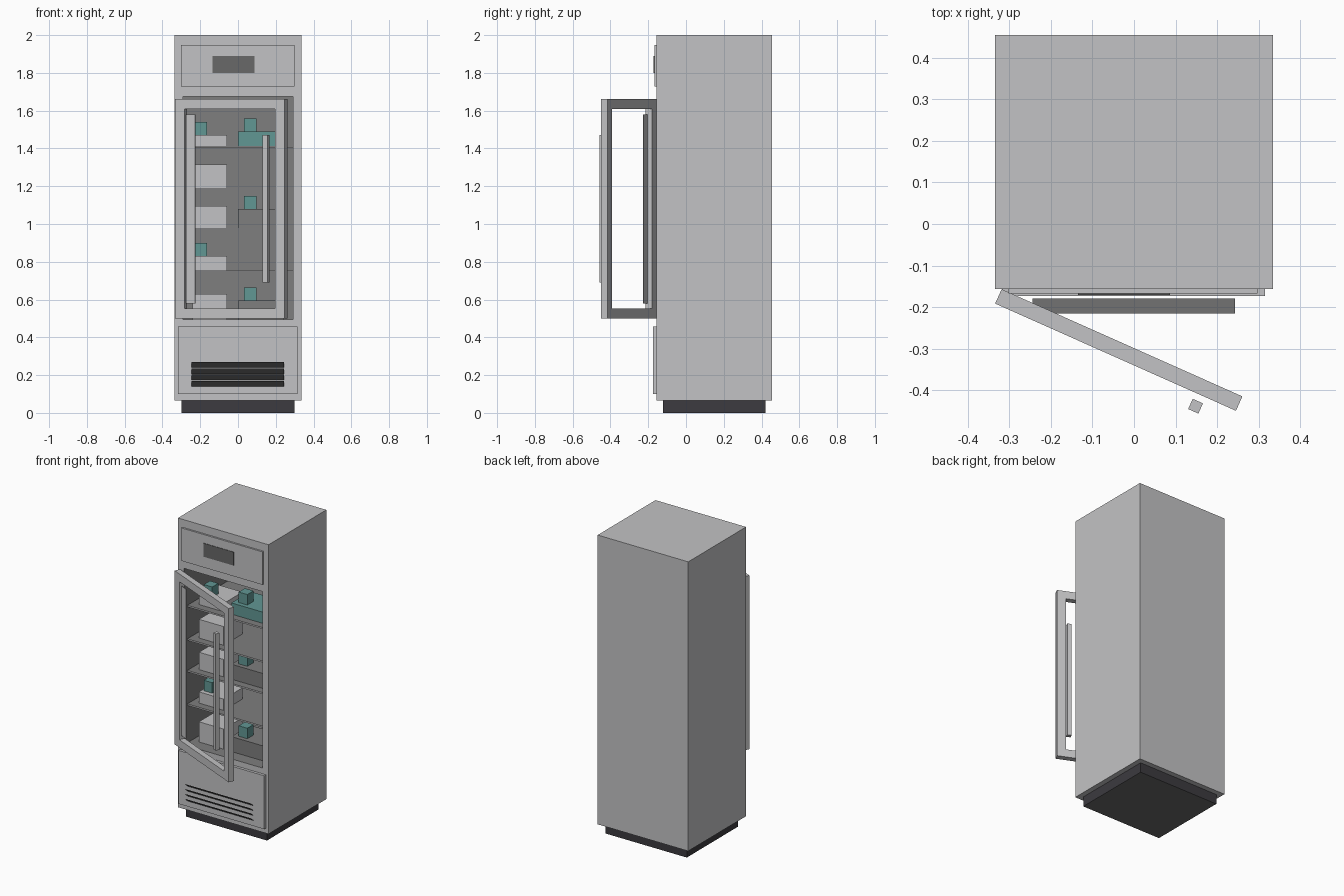
import bpy, bmesh, math
from mathutils import Matrix, Vector

if "Cube" in bpy.data.objects:
    bpy.data.objects.remove(bpy.data.objects["Cube"], do_unlink=True)


def material(name, r, g, b):
    m = bpy.data.materials.new(name)
    m.use_nodes = True
    m.diffuse_color = (r, g, b, 1)
    m.node_tree.nodes["Principled BSDF"].inputs["Base Color"].default_value = (r, g, b, 1)
    return m


steel = material("brushed_steel", 0.545, 0.545, 0.555)
liner = material("liner_grey", 0.21, 0.21, 0.21)
shadow = material("dark_grey", 0.14, 0.14, 0.14)
charcoal = material("charcoal", 0.045, 0.043, 0.05)
teal = material("teal", 0.12, 0.31, 0.295)


def finish(name, bm, mats, matrix=None):
    mesh = bpy.data.meshes.new(name)
    bm.to_mesh(mesh)
    bm.free()
    for m in mats:
        mesh.materials.append(m)
    obj = bpy.data.objects.new(name, mesh)
    if matrix:
        obj.matrix_world = matrix
    bpy.context.collection.objects.link(obj)
    return obj


def box_mesh(x, y, z):
    bm = bmesh.new()
    bmesh.ops.create_cube(bm, size=1)
    for v in bm.verts:
        v.co = [lo + (c + 0.5) * (hi - lo) for c, (lo, hi) in zip(v.co, (x, y, z))]
    bm.normal_update()
    return bm


def box(name, x, y, z, mat, matrix=None, accent=None, facing=(0, 0, 1)):
    bm = box_mesh(x, y, z)
    mats = [mat]
    if accent:  # second colour on the side that faces the given way
        mats.append(accent)
        for f in bm.faces:
            f.material_index = int(f.normal.dot(Vector(facing)) > 0.5)
    return finish(name, bm, mats, matrix)


# Cabinet with a recessed, lined compartment
bm = box_mesh((-0.335, 0.335), (-0.156, 0.455), (0.066, 2))
front = min(bm.faces, key=lambda f: f.normal.y)
bmesh.ops.inset_individual(bm, faces=[front], thickness=0.04)
for v in front.verts:
    v.co.x = math.copysign(0.29, v.co.x)
    v.co.z = 1.675 if v.co.z > 1 else 0.495
inner = bmesh.ops.extrude_discrete_faces(bm, faces=[front])["faces"][0]
for v in inner.verts:
    v.co.y = 0.4
for e in inner.edges:
    for f in e.link_faces:
        f.material_index = 1
bm.normal_update()
finish("cabinet", bm, [steel, liner])

# Plinth, fascia panels and display
box("plinth", (-0.3, 0.3), (-0.122, 0.42), (0, 0.066), charcoal, None, shadow, (0, 0, -1))
box("upper_panel", (-0.302, 0.298), (-0.168, -0.156), (1.727, 1.947), steel)
box("lower_panel", (-0.318, 0.316), (-0.174, -0.156), (0.1, 0.457), steel)
box("display", (-0.135, 0.087), (-0.171, -0.168), (1.8, 1.89), shadow)

# Vent louvres: thin blades rising towards the outside
for i in range(4):
    z = 0.14 + i * 0.033
    bm = bmesh.new()
    bm.faces.new([bm.verts.new(p) for p in (
        (-0.245, -0.216, z + 0.03), (0.243, -0.216, z + 0.03),
        (0.243, -0.18, z), (-0.245, -0.18, z))])
    finish(f"vent_louvre_{i + 1}", bm, [shadow])

# Shelves
levels = [0.495, 0.755, 0.979, 1.19, 1.414]
for i, z in enumerate(levels[1:]):
    box(f"shelf_{i + 1}", (-0.29, 0.29), (-0.12, 0.4), (z - 0.01, z), steel, None, liner)

# Left stock: pale cartons, some with a small cube on top
for i, (z, h, cube) in enumerate(zip(levels, (0.135, 0.075, 0.116, 0.125, 0.056),
                                     (0, 1, 0, 0, 1))):
    box(f"left_carton_{i + 1}", (-0.24, -0.057), (-0.07, 0.13), (z, z + h), steel)
    if cube:
        box(f"left_cube_{i + 1}", (-0.225, -0.163), (-0.04, 0.025),
            (z + h, z + h + 0.07), teal)

# Right stock: long bins with a small cube on top
for i, (level, mat) in enumerate(((0, liner), (2, liner), (4, teal))):
    z = levels[level]
    top = z + (0.075 if level == 4 else 0.1)
    box(f"right_bin_{i + 1}", (0, 0.24), (-0.07, 0.13), (z, top), mat)
    box(f"right_cube_{i + 1}", (0.033, 0.097), (-0.04, 0.025), (top, top + 0.07), teal)

# Open door, built flat and swung about its hinge corner
swing = Matrix.Translation(Vector((-0.319, -0.157, 0))) @ Matrix.Rotation(math.radians(-24), 4, "Z")
W, T, S = 0.635, -0.038, 0.055
for name, x in (("hinge_stile", (0, S)), ("handle_stile", (W - S, W))):
    box("door_" + name, x, (T, 0), (0.5, 1.662), steel, swing)
for name, z in (("bottom_rail", (0.5, 0.553)), ("top_rail", (1.61, 1.662))):
    box("door_" + name, (S, W - S), (T, 0), z, steel, swing)
box("door_inner_strip", (0.061, 0.113), (-0.027, -0.023), (0.58, 1.58), steel, swing)
box("door_handle", (0.528, 0.555), (-0.081, -0.054), (0.69, 1.47), steel, swing)
